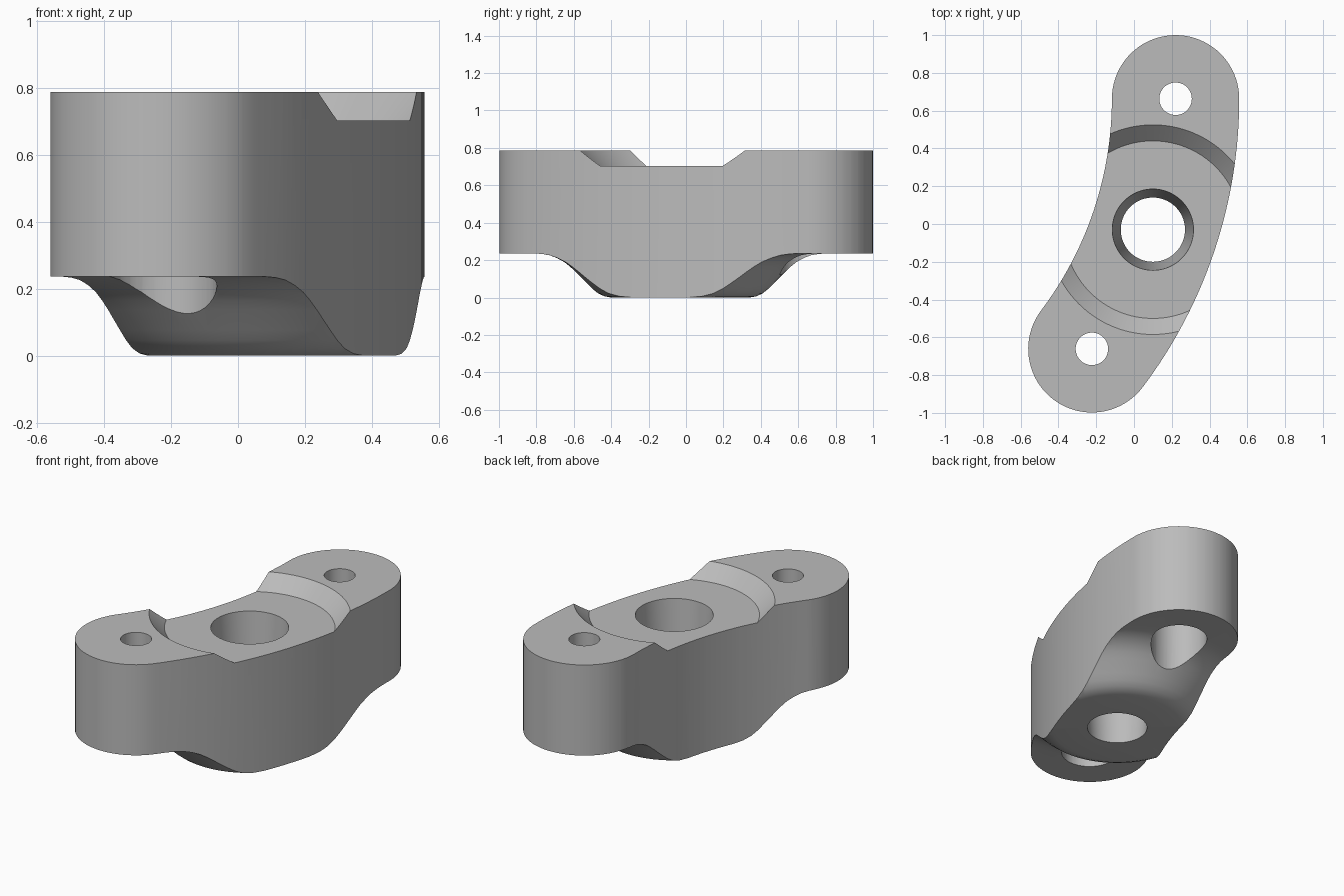
import bpy, bmesh, math
from mathutils import Vector

cube = bpy.data.objects.get("Cube")
if cube:
    bpy.data.objects.remove(cube, do_unlink=True)

HEIGHT = 0.787
BORE = Vector((0.1, -0.03, 0))          # axis of the tapered bore and boss
SWEEP = Vector((-1.98, 0.663, 0))       # centre of the curved plan
SWEEP_R, HALF_W = 2.2, 0.337
END_ANGLE = math.radians(-37)

metal = bpy.data.materials.new("plain grey metal")
metal.use_nodes = True
metal.diffuse_color = (0.5, 0.5, 0.5, 1)
metal.node_tree.nodes["Principled BSDF"].inputs["Base Color"].default_value = (0.5, 0.5, 0.5, 1)


def polar(centre, radius, angle):
    return centre + Vector((math.cos(angle), math.sin(angle), 0)) * radius


def arc(centre, radius, start, end, steps):
    return [polar(centre, radius, start + (end - start) * i / steps) for i in range(steps + 1)]


def finish(bm, name):
    bmesh.ops.recalc_face_normals(bm, faces=bm.faces)
    mesh = bpy.data.meshes.new(name)
    bm.to_mesh(mesh)
    bm.free()
    mesh.materials.append(metal)
    obj = bpy.data.objects.new(name, mesh)
    bpy.context.collection.objects.link(obj)
    return obj


def prism(name, outline, bottom, top):
    bm = bmesh.new()
    face = bm.faces.new([bm.verts.new((p.x, p.y, bottom)) for p in outline])
    lifted = bmesh.ops.extrude_face_region(bm, geom=[face])["geom"]
    verts = [v for v in lifted if isinstance(v, bmesh.types.BMVert)]
    bmesh.ops.translate(bm, verts=verts, vec=(0, 0, top - bottom))
    return finish(bm, name)


def lathe(name, profile, centre, steps):
    """Revolve a closed (radius, z) profile into a ring."""
    bm = bmesh.new()
    rings = []
    for s in range(steps):
        a = math.tau * s / steps
        rings.append([bm.verts.new(polar(centre, r, a) + Vector((0, 0, z))) for r, z in profile])
    n = len(profile)
    for s in range(steps):
        here, there = rings[s], rings[(s + 1) % steps]
        for i in range(n):
            j = (i + 1) % n
            bm.faces.new((here[i], there[i], there[j], here[j]))
    return finish(bm, name)


def boolean(obj, cutter, operation):
    mod = obj.modifiers.new(operation.lower(), 'BOOLEAN')
    mod.operation, mod.solver, mod.object = operation, 'EXACT', cutter
    graph = bpy.context.evaluated_depsgraph_get()
    mesh = bpy.data.meshes.new_from_object(obj.evaluated_get(graph))
    obj.modifiers.clear()
    obj.data = mesh
    bpy.data.objects.remove(cutter, do_unlink=True)


# Turned blank: tapered bore, boss with a rounded slope below, dished recess above
slope = [(0.37, 0), (0.405, 0.006), (0.44, 0.022), (0.47, 0.046), (0.5, 0.076),
         (0.56, 0.137), (0.59, 0.165), (0.62, 0.189), (0.66, 0.211),
         (0.70, 0.226), (0.74, 0.233), (0.79, 0.236)]
profile = [(0.17, 0)] + slope + [(1.5, 0.236), (1.5, HEIGHT), (0.555, HEIGHT),
                                 (0.47, 0.702), (0.215, 0.702)]
body = lathe("clamp_body", profile, BORE, 128)

# Curved plan with round ends
ends = [polar(SWEEP, SWEEP_R, 0), polar(SWEEP, SWEEP_R, END_ANGLE)]
outline = arc(SWEEP, SWEEP_R + HALF_W, END_ANGLE, 0, 32)
outline += arc(ends[0], HALF_W, 0, math.pi, 40)[1:]
outline += arc(SWEEP, SWEEP_R - HALF_W, 0, END_ANGLE, 32)[1:]
outline += arc(ends[1], HALF_W, END_ANGLE + math.pi, END_ANGLE + math.tau, 40)[1:-1]
boolean(body, prism("plan_cutter", outline, -0.2, 1), 'INTERSECT')

# Bolt holes with deep counterbores from below
for centre in ends:
    for radius, top in ((0.16, 0.5), (0.086, 1)):
        circle = arc(centre, radius, 0, math.tau, 48)[:-1]
        boolean(body, prism("hole_cutter", circle, -0.2, top), 'DIFFERENCE')

bpy.ops.object.select_all(action='DESELECT')
body.select_set(True)
bpy.context.view_layer.objects.active = body
bpy.ops.object.shade_smooth_by_angle(angle=math.radians(25))
